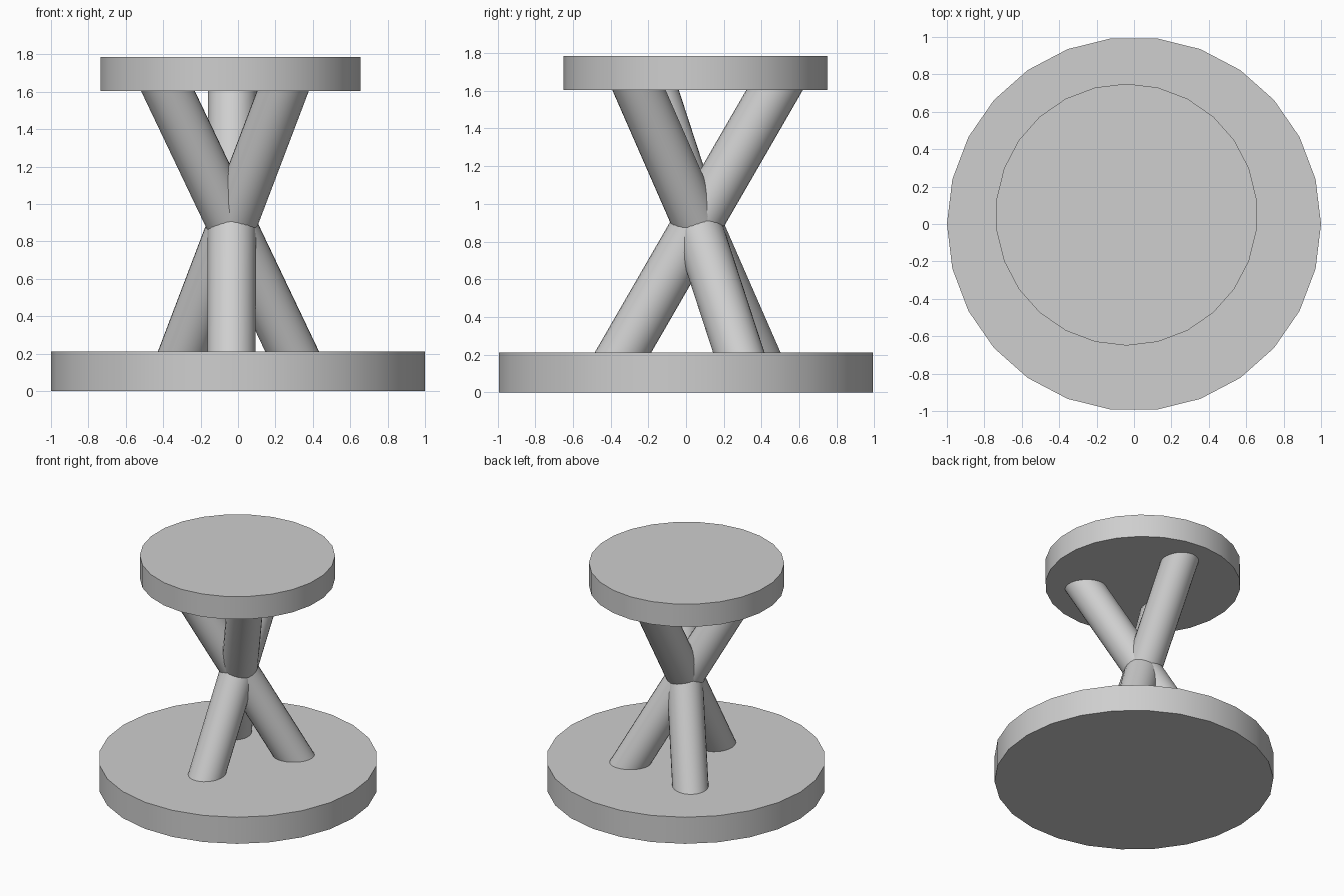
import bpy
import math
from mathutils import Vector

SIDES = 26

cube = bpy.data.objects.get("Cube")
if cube:
    bpy.data.objects.remove(cube, do_unlink=True)

# Single plain grey
grey = bpy.data.materials.new("plain_grey")
grey.use_nodes = True
color = (0.62, 0.62, 0.62, 1.0)
grey.diffuse_color = color
grey.node_tree.nodes["Principled BSDF"].inputs["Base Color"].default_value = color


def cylinder_between(name, start, end, radius):
    """Cylinder whose end caps are centred on start and end."""
    start, end = Vector(start), Vector(end)
    axis = end - start
    bpy.ops.mesh.primitive_cylinder_add(
        vertices=SIDES, radius=radius, depth=axis.length, location=(start + end) / 2)
    obj = bpy.context.object
    obj.name = name
    obj.rotation_mode = "QUATERNION"
    obj.rotation_quaternion = Vector((0, 0, 1)).rotation_difference(axis)
    obj.data.materials.append(grey)
    bpy.ops.object.shade_smooth_by_angle(angle=math.radians(30))
    return obj


# Wide base disc, with a corner on the x axis
base = cylinder_between("base_disc", (0, 0, 0), (0, 0, 0.21), 1.0)
base.rotation_quaternion = Vector((0, 1, 0)).rotation_difference(Vector((1, 0, 0)))

# Smaller top disc, slightly off centre
cylinder_between("top_disc", (-0.04, 0.05, 1.605), (-0.04, 0.05, 1.785), 0.70)

# Three straight struts crossing at the waist, ends buried in the discs
struts = {
    "strut_front_to_back": ((-0.035, -0.335), (-0.03, 0.47)),
    "strut_left_to_right": ((0.29, 0.28), (-0.375, -0.175)),
    "strut_right_to_left": ((-0.29, 0.36), (0.24, -0.25)),
}
for name, (foot, head) in struts.items():
    low, high = Vector((*foot, 0.21)), Vector((*head, 1.605))
    bury = (high - low) * 0.06
    cylinder_between(name, low - bury, high + bury, 0.13)
